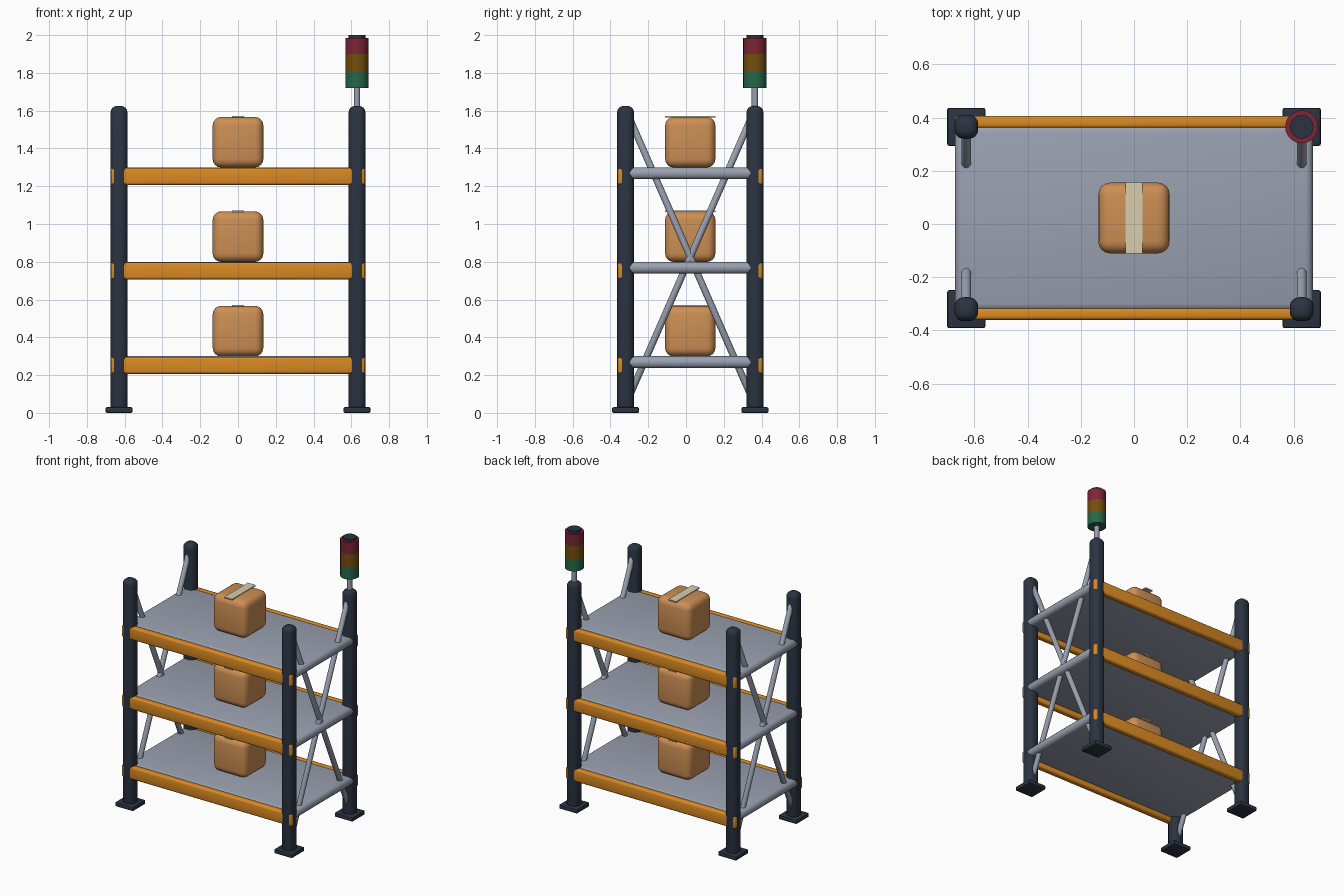
import bpy
from mathutils import Vector

cube = bpy.data.objects.get("Cube")
if cube:
    bpy.data.objects.remove(cube, do_unlink=True)


def material(name, rgb):
    m = bpy.data.materials.new(name)
    m.use_nodes = True
    m.diffuse_color = (*rgb, 1)
    m.node_tree.nodes["Principled BSDF"].inputs["Base Color"].default_value = (*rgb, 1)
    return m


STEEL = material("dark_steel", (0.024, 0.034, 0.054))
ORANGE = material("orange_paint", (0.70, 0.254, 0.017))
GREY = material("grey_metal", (0.32, 0.352, 0.43))
CARD = material("cardboard", (0.61, 0.275, 0.089))
TAPE = material("beige_tape", (0.68, 0.61, 0.43))
RED = material("red_lens", (0.20, 0.018, 0.034))
AMBER = material("amber_lens", (0.17, 0.076, 0.004))
GREEN = material("green_lens", (0.02, 0.133, 0.065))


def finish(obj, name, mat, bevel=0, segments=3):
    """Name, colour, round the edges and shade smooth."""
    obj.name = name
    obj.data.materials.append(mat)
    if bevel:
        mod = obj.modifiers.new("Bevel", "BEVEL")
        mod.width = bevel
        mod.segments = segments
        mod.limit_method = "ANGLE"
        bpy.ops.object.modifier_apply(modifier=mod.name)
    bpy.ops.object.shade_smooth_by_angle()
    return obj


def box(name, center, size, mat, bevel=0, segments=3):
    bpy.ops.mesh.primitive_cube_add(size=1, location=center)
    obj = bpy.context.object
    obj.scale = size
    bpy.ops.object.transform_apply(location=False, rotation=False, scale=True)
    return finish(obj, name, mat, bevel, segments)


def rod(name, start, end, radius, mat, bevel=0, sides=24):
    start, end = Vector(start), Vector(end)
    axis = end - start
    bpy.ops.mesh.primitive_cylinder_add(
        vertices=sides, radius=radius, depth=axis.length, location=(start + end) / 2,
        rotation=axis.to_track_quat("Z", "Y").to_euler())
    return finish(bpy.context.object, name, mat, bevel, 2)


MID_Y = 0.0225      # middle of the rack, front to back
POST_X, POST_Y = 0.63, 0.3425
POST_TOP = 1.625

# Posts and foot plates at the four corners
for sx, side in ((1, "left"), (-1, "right")):
    for sy, end in ((-1, "front"), (1, "back")):
        x, y = sx * POST_X, MID_Y + sy * POST_Y
        box(f"{end}_{side}_post", (x, y, POST_TOP / 2), (0.09, 0.09, POST_TOP), STEEL, 0.035, 4)
        box(f"{end}_{side}_foot", (x, y, 0.015), (0.143, 0.143, 0.03), STEEL, 0.007, 2)

# Crossed braces on both ends
for sx, side in ((1, "left"), (-1, "right")):
    for sy, lean in ((1, "rising"), (-1, "falling")):
        rod(f"{side}_{lean}_brace",
            (sx * POST_X, MID_Y - sy * 0.315, 0.105),
            (sx * POST_X, MID_Y + sy * 0.315, 1.545), 0.018, GREY, 0.006, 16)

# Three levels: shelf, two beams and a taped carton
for name, top in (("lower", 0.30), ("middle", 0.80), ("upper", 1.30)):
    box(f"{name}_shelf", (0, MID_Y, top - 0.0315), (1.344, 0.70, 0.063), GREY, 0.028)
    for sy, end in ((-1, "front"), (1, "back")):
        box(f"{name}_{end}_beam", (0, MID_Y + sy * 0.36, top - 0.048),
            (1.346, 0.045, 0.09), ORANGE, 0.013)
    box(f"{name}_carton", (0, MID_Y, top + 0.133), (0.268, 0.266, 0.268), CARD, 0.045, 4)
    box(f"{name}_carton_tape", (0, MID_Y, top + 0.268), (0.062, 0.266, 0.008), TAPE)

# Signal light on the back left post
LX, LY = POST_X, MID_Y + POST_Y
for name, low, high, radius, mat in (
        ("signal_pole", 1.58, 1.73, 0.017, GREY),
        ("green_lamp", 1.72, 1.805, 0.062, GREEN),
        ("amber_lamp", 1.805, 1.90, 0.062, AMBER),
        ("red_lamp", 1.90, 1.985, 0.062, RED),
        ("signal_cap", 1.98, 2.0, 0.044, STEEL)):
    rod(name, (LX, LY, low), (LX, LY, high), radius, mat)
